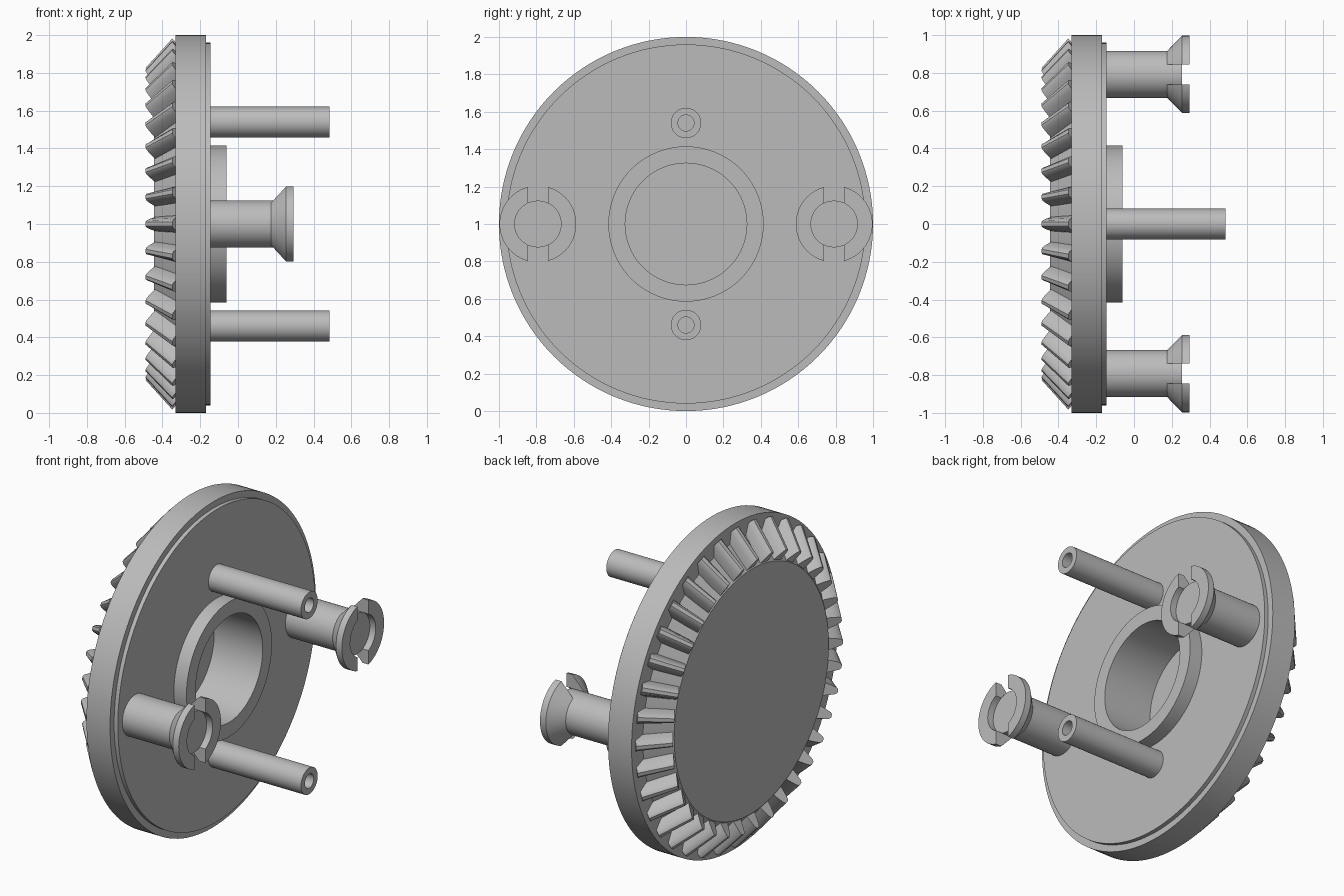
import bpy, bmesh, math
from mathutils import Vector

if "Cube" in bpy.data.objects:
    bpy.data.objects.remove(bpy.data.objects["Cube"])

grey = bpy.data.materials.new("plain grey")
grey.diffuse_color = (0.5, 0.5, 0.5, 1)
grey.use_nodes = True
grey.node_tree.nodes["Principled BSDF"].inputs["Base Color"].default_value = grey.diffuse_color


def finish(bm, name):
    """Turn a bmesh into a shaded, coloured object."""
    bmesh.ops.recalc_face_normals(bm, faces=bm.faces)
    mesh = bpy.data.meshes.new(name)
    bm.to_mesh(mesh)
    bm.free()
    mesh.materials.append(grey)
    ob = bpy.data.objects.new(name, mesh)
    bpy.context.collection.objects.link(ob)
    bpy.ops.object.select_all(action='DESELECT')
    ob.select_set(True)
    bpy.context.view_layer.objects.active = ob
    bpy.ops.object.shade_smooth_by_angle(angle=math.radians(30))
    return ob


def lathe(profile, y, z, steps, closed=False):
    """Spin an (x, radius) profile around an axis parallel to x."""
    bm = bmesh.new()
    vs = [bm.verts.new((x, y, z + r)) for x, r in profile]
    pairs = list(zip(vs, vs[1:])) + ([(vs[-1], vs[0])] if closed else [])
    es = [bm.edges.new(p) for p in pairs]
    bmesh.ops.spin(bm, geom=vs + es, cent=(0, y, z), axis=(1, 0, 0),
                   angle=math.tau, steps=steps, use_duplicate=False)
    bmesh.ops.remove_doubles(bm, verts=bm.verts, dist=1e-5)
    return bm


# Gear body: toothed cone side, rim, stepped face, hub and blind bore
body = [(-0.445, 0), (-0.445, 0.75), (-0.33, 0.89), (-0.33, 1.0), (-0.17, 1.0),
        (-0.17, 0.96), (-0.145, 0.96), (-0.145, 0.415), (-0.06, 0.415),
        (-0.06, 0.325), (-0.39, 0.325), (-0.39, 0)]
finish(lathe(body, 0, 1, 128), "gear_body")

# Bevel teeth: rounded cross-section lofted from the inner to the outer end
section = [(-1, -0.3), (-1, 0), (-0.72, 0.55), (-0.5, 0.88), (-0.25, 1),
           (0.25, 1), (0.5, 0.88), (0.72, 0.55), (1, 0), (1, -0.3)]
inner = (Vector((-0.437, 0.752)), Vector((-0.49, 0.825)), 0.038)
outer = (Vector((-0.305, 0.935)), Vector((-0.348, 0.982)), 0.046)
bm = bmesh.new()
COUNT = 36
for i in range(COUNT):
    a = math.tau * i / COUNT
    rings = []
    for root, tip, half in (inner, outer):
        ring = []
        for w, h in section:
            x, r = root.lerp(tip, h)
            t = w * half
            ring.append(bm.verts.new((x, r * math.cos(a) - t * math.sin(a),
                                      1 + r * math.sin(a) + t * math.cos(a))))
        rings.append(ring)
    n = len(section)
    for k in range(n):
        j = (k + 1) % n
        bm.faces.new((rings[0][k], rings[0][j], rings[1][j], rings[1][k]))
    bm.faces.new(rings[0])
    bm.faces.new(rings[1])
finish(bm, "bevel_teeth")

# Hollow pins above and below the hub
pin = [(-0.15, 0), (-0.15, 0.081), (0.485, 0.081), (0.485, 0.043),
       (-0.14, 0.043), (-0.14, 0)]
for side, label in ((1, "upper"), (-1, "lower")):
    finish(lathe(pin, 0, 1 + side * 0.54, 40), label + "_pin")

# Posts with a flared collar split by a vertical slot
post = [(-0.15, 0), (-0.15, 0.125), (0.255, 0.125), (0.255, 0)]
collar = [(0.175, 0.124), (0.255, 0.205), (0.295, 0.205), (0.295, 0.124)]
for side, label in ((1, "back"), (-1, "front")):
    yc = side * 0.792
    finish(lathe(post, yc, 1, 48), label + "_post")
    for d, half in ((1, "outer"), (-1, "inner")):
        bm = lathe(collar, yc, 1, 64, closed=True)
        cut = bmesh.ops.bisect_plane(
            bm, geom=bm.verts[:] + bm.edges[:] + bm.faces[:],
            plane_co=(0, yc + d * side * 0.053, 0),
            plane_no=(0, d * side, 0), clear_inner=True)
        rim = [e for e in cut["geom_cut"] if isinstance(e, bmesh.types.BMEdge)]
        bmesh.ops.holes_fill(bm, edges=rim, sides=0)
        finish(bm, f"{label}_collar_{half}")
